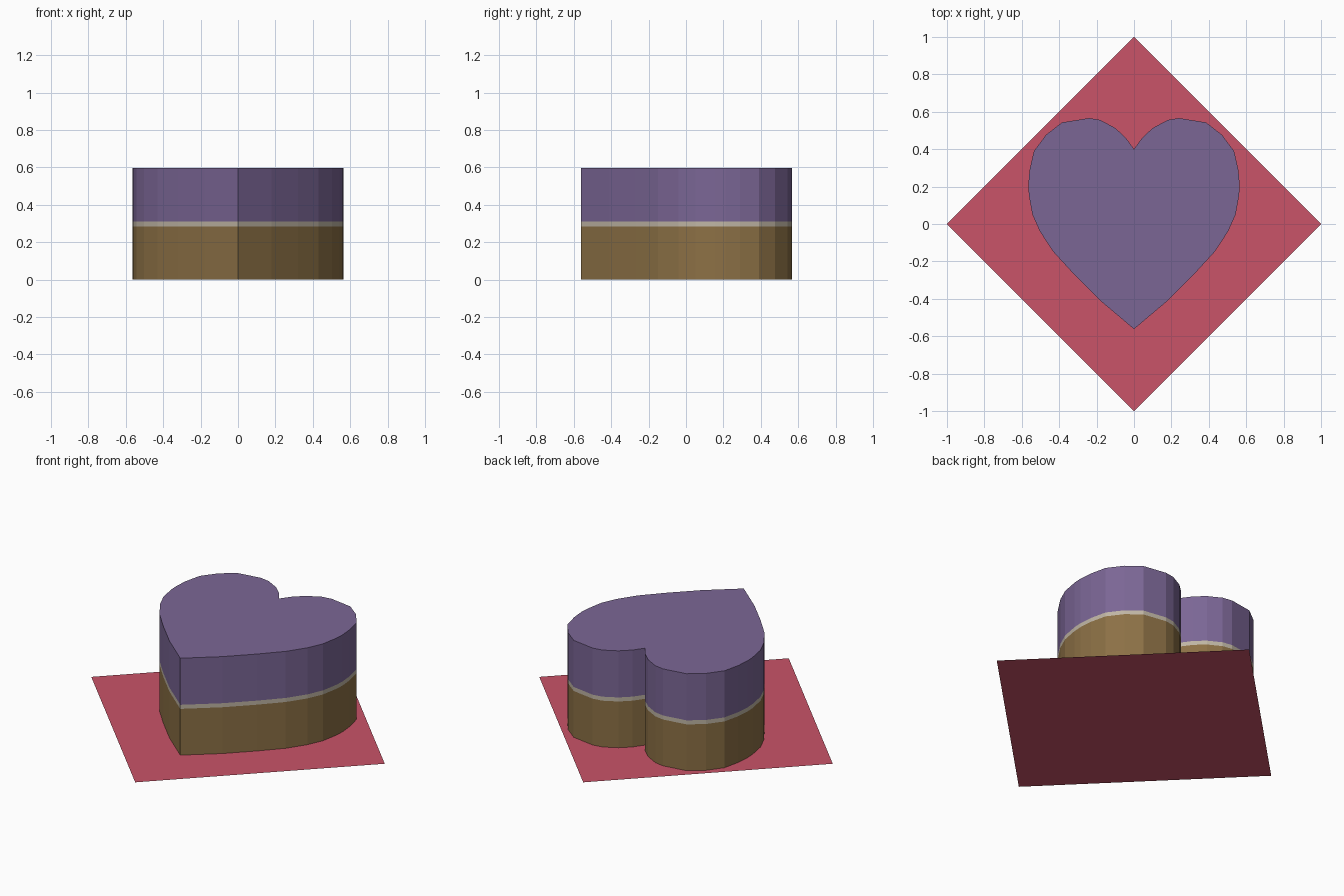
import bpy, bmesh

if "Cube" in bpy.data.objects:
    bpy.data.objects.remove(bpy.data.objects["Cube"])

# right half of the heart outline, from the notch round to the point
HALF = [(0, .4), (.043, .46), (.10, .513), (.18, .556), (.24, .566),
        (.385, .543), (.47, .477), (.535, .39), (.558, .29), (.565, .21),
        (.562, .155), (.543, .05), (.503, -.04), (.43, -.15), (.32, -.27),
        (.18, -.41), (0, -.562)]
HEART = HALF + [(-x, y) for x, y in HALF[-2:0:-1]]


def material(name, rgb):
    mat = bpy.data.materials.new(name)
    mat.diffuse_color = (*[(c / 255) ** 2.2 for c in rgb], 1)
    mat.use_nodes = True
    mat.node_tree.nodes["Principled BSDF"].inputs["Base Color"].default_value = mat.diffuse_color
    return mat


def finish(name, bm, mat):
    mesh = bpy.data.meshes.new(name)
    bm.to_mesh(mesh)
    bm.free()
    mesh.materials.append(mat)
    obj = bpy.data.objects.new(name, mesh)
    bpy.context.collection.objects.link(obj)


def layer(name, z0, z1, mat, cap=False):
    """Heart-shaped wall between two heights, optionally closed on top."""
    bm = bmesh.new()
    lo, hi = ([bm.verts.new((x, y, z)) for x, y in HEART] for z in (z0, z1))
    n = len(HEART)
    for i in range(n):
        j = (i + 1) % n
        bm.faces.new((lo[j], lo[i], hi[i], hi[j]))  # outline runs clockwise
    if cap:
        bm.faces.new(hi[::-1])
    finish(name, bm, mat)


# stacked heart layers
layer("lower_box", 0, .285, material("brown", (139, 112, 71)))
layer("seam_band", .285, .31, material("cream", (190, 180, 163)))
layer("upper_lid", .31, .597, material("purple", (122, 102, 148)), cap=True)

# thin square mat turned to a diamond
bm = bmesh.new()
bm.faces.new([bm.verts.new((x, y, 0)) for x, y in ((1, 0), (0, 1), (-1, 0), (0, -1))])
finish("base_mat", bm, material("red", (200, 84, 104)))
